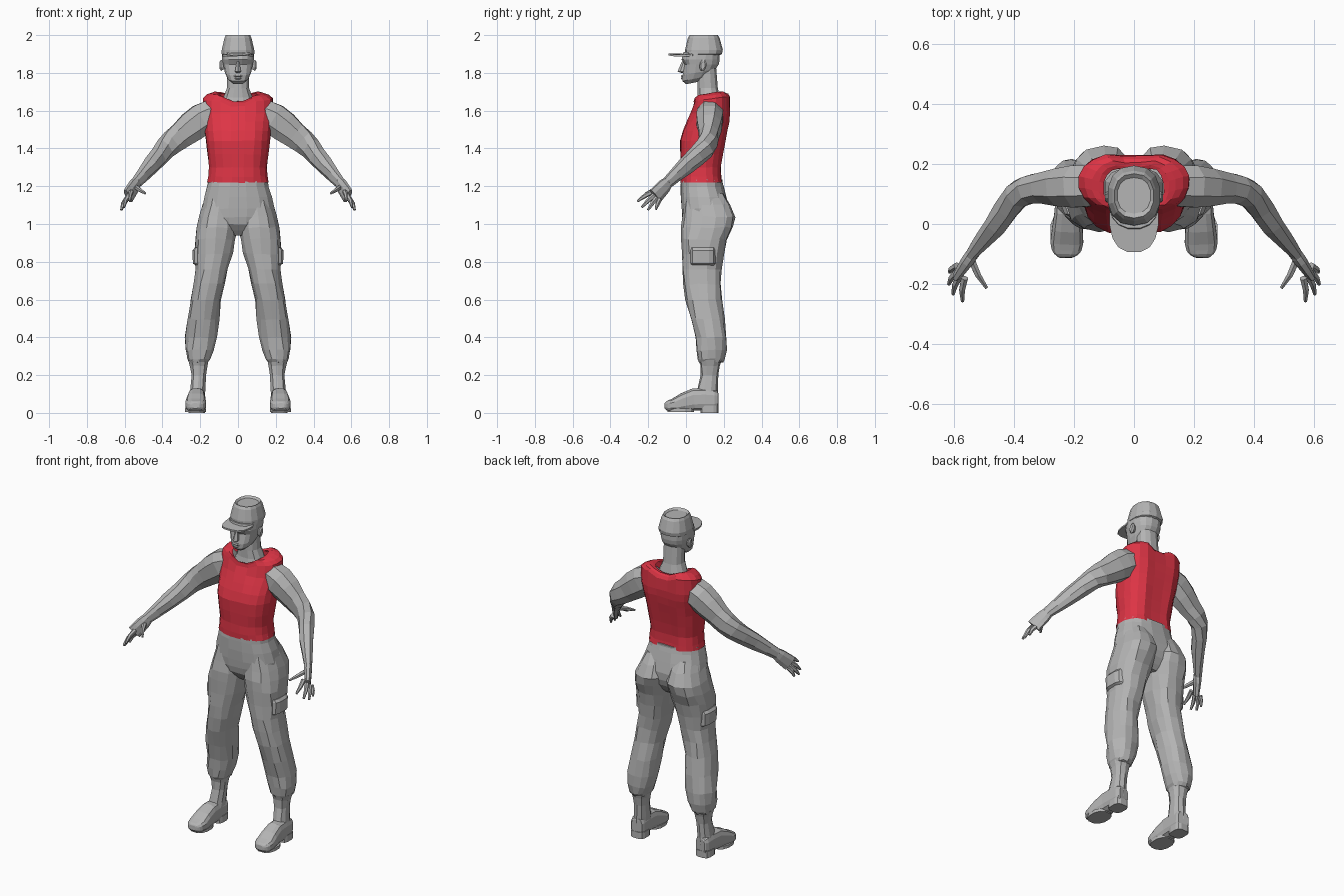
import bpy, bmesh, math, random
from mathutils import Vector

random.seed(4)
if "Cube" in bpy.data.objects:
    bpy.data.objects.remove(bpy.data.objects["Cube"], do_unlink=True)


def material(name, color):
    mat = bpy.data.materials.new(name)
    mat.use_nodes = True
    mat.diffuse_color = color
    mat.node_tree.nodes["Principled BSDF"].inputs["Base Color"].default_value = color
    return mat


GREY = material("plain grey", (0.46, 0.46, 0.46, 1))
RED = material("shirt red", (0.73, 0.035, 0.06, 1))


def skin(name, rings, mat=GREY, mirror=False, jitter=0, caps=True, sculpt=None):
    """Join equal rings of points into one flat shaded tube."""
    bm = bmesh.new()
    loops = [[bm.verts.new(point) for point in ring] for ring in rings]
    count = len(loops[0])
    for lower, upper in zip(loops, loops[1:]):
        for i in range(count):
            j = (i + 1) % count
            bm.faces.new((lower[i], lower[j], upper[j], upper[i]))
    if caps:
        bm.faces.new(loops[0])
        bm.faces.new(loops[-1])
    for vert in bm.verts:
        if sculpt:
            sculpt(vert.co)
        vert.co += Vector([random.uniform(-jitter, jitter) for axis in "xyz"])
    bmesh.ops.recalc_face_normals(bm, faces=bm.faces)
    mesh = bpy.data.meshes.new(name)
    bm.to_mesh(mesh)
    bm.free()
    mesh.materials.append(mat)
    ob = bpy.data.objects.new(name, mesh)
    bpy.context.collection.objects.link(ob)
    if mirror:
        ob.modifiers.new("Mirror", 'MIRROR').use_mirror_merge = False


def circle(sides, power):
    """Unit ring, squarer as the power falls below one."""
    for i in range(sides):
        angle = math.tau * (i + 0.5) / sides
        c, s = math.cos(angle), math.sin(angle)
        yield math.copysign(abs(c) ** power, c), math.copysign(abs(s) ** power, s)


def refine(keys, steps=2):
    """Smooth curve through the key rows."""
    keys = [Vector(key) for key in keys]
    rows = []
    for i in range(len(keys) - 1):
        start, end = keys[i], keys[i + 1]
        before, after = keys[max(i - 1, 0)], keys[min(i + 2, len(keys) - 1)]
        for step in range(steps):
            t = step / steps
            ease = t * t * (3 - 2 * t)
            bend = (end - before) * t * (1 - t) ** 2 - (after - start) * t * t * (1 - t)
            rows.append(start.lerp(end, ease) + bend / 2)
    return rows + [keys[-1]]


def level(z, left, right, front, back, sides=12, power=0.85):
    """Horizontal ring inside the given bounds."""
    middle = Vector((left + right, front + back, 2 * z)) / 2
    width, depth = (right - left) / 2, (back - front) / 2
    return [middle + Vector((c * width, s * depth, 0)) for c, s in circle(sides, power)]


def centred(rows, **options):
    """Rings about the middle plane from (height, half width, front, back)."""
    return [level(z, -half, half, front, back, **options) for z, half, front, back in rows]


def along(rows, sides=8, power=0.9):
    """Rings square to a path of (x, y, z, half width, half height)."""
    points = [Vector(row[:3]) for row in rows]
    rings = []
    for i, row in enumerate(rows):
        ahead = points[min(i + 1, len(points) - 1)] - points[max(i - 1, 0)]
        side = ahead.cross(Vector((0, 0, 1))).normalized()
        up = side.cross(ahead).normalized()
        rings.append([points[i] + side * c * row[3] + up * s * row[4]
                      for c, s in circle(sides, power)])
    return rings


# Sleeveless shirt: spine groove, bust cleft and raised shoulder straps
def shape_shirt(co):
    middle = max(0, 1 - abs(co.x) / 0.07)
    if co.y > 0.15:
        co.y -= 0.025 * middle
    elif co.y < 0.03 and 1.35 < co.z < 1.5:
        co.y += 0.015 * middle
    if co.z > 1.6:
        co.z += 0.4 * min(abs(co.x), 0.1) + 0.15 * (co.y - 0.12)


shirt = dict(hem=(1.22, 0.165, -0.03, 0.2), waist=(1.3, 0.155, -0.03, 0.195),
             bust=(1.44, 0.17, -0.04, 0.22), chest=(1.54, 0.18, 0, 0.24),
             shoulder=(1.62, 0.185, 0.04, 0.24), strap=(1.65, 0.14, 0.04, 0.22),
             neckline=(1.65, 0.1, 0.04, 0.2))
skin("shirt", centred(refine(shirt.values()), sides=20), RED,
     jitter=0.002, caps=False, sculpt=shape_shirt)

# Neck
neck = dict(base=(1.62, 0.1, 0.05, 0.19), collar=(1.67, 0.08, 0.06, 0.18),
            throat=(1.72, 0.06, 0.06, 0.17), skull=(1.84, 0.06, 0.06, 0.16))
skin("neck", centred(neck.values()))


# Head: sunken eyes, and a jaw that rises to the back
def shape_head(co):
    if co.y < 0.01 and 0.015 < abs(co.x) < 0.06 and 1.83 < co.z < 1.86:
        co.y += 0.012
    if co.z < 1.8:
        co.z += 0.2 * co.y


head = dict(chin=(1.74, 0.03, 0, 0.06), jaw=(1.76, 0.055, -0.02, 0.13),
            mouth=(1.79, 0.07, -0.02, 0.16), eyes=(1.845, 0.08, -0.02, 0.175),
            brow=(1.87, 0.085, -0.025, 0.18), crown=(1.91, 0.085, -0.015, 0.18))
skin("head", centred(head.values(), sides=16), sculpt=shape_head)
nose = dict(base=(1.8, 0.012, -0.025, 0.02), tip=(1.807, 0.018, -0.045, 0.02),
            bridge=(1.86, 0.008, -0.022, 0.02))
skin("nose", centred(nose.values(), sides=6))
for label, height, half in (("upper_lip", 1.783, 0.026), ("lower_lip", 1.771, 0.021)):
    skin(label, centred([(height + lift, half, -0.03 + abs(lift), 0.02)
                         for lift in (-0.006, 0, 0.006)], sides=8))
skin("ears", [[Vector((x, 0.09 + radius * (s * 0.6 + c * 0.1), 1.84 + c * radius))
               for c, s in circle(8, 1)]
              for x, radius in ((0.07, 0.02), (0.09, 0.032), (0.097, 0.02))], mirror=True)

# Cap: tapered crown over a band, and a curved peak
cap = dict(edge=(1.895, 0.08, 0, 0.18), band=(1.9, 0.088, -0.005, 0.19),
           seam=(1.922, 0.088, -0.005, 0.195), top=(1.985, 0.073, 0.01, 0.178),
           rim=(2, 0.066, 0.02, 0.168), dip=(1.99, 0.056, 0.035, 0.155))
skin("cap_crown", centred(cap.values(), sides=14))
skin("cap_peak", [[Vector((0.083 * c, 0.03 + s * (0.125 if s < 0 else 0.02),
                           height - 0.018 * c * c + 0.012 * min(s, 0)))
                   for c, s in circle(16, 0.8)] for height in (1.907, 1.917)])

# Arms, from inside the shirt to the wrist
arm = dict(root=(0.12, 0.125, 1.585, 0.07, 0.075), shoulder=(0.19, 0.125, 1.555, 0.075, 0.09),
           bicep=(0.3, 0.12, 1.47, 0.055, 0.075), elbow=(0.385, 0.1, 1.4, 0.047, 0.06),
           forearm=(0.46, 0, 1.31, 0.04, 0.048), wrist=(0.54, -0.1, 1.218, 0.022, 0.032))
skin("arms", along(refine(arm.values())), mirror=True, jitter=0.002)

# Hands: palm, thumb and a fan of four fingers
palm = dict(wrist=(0.535, -0.095, 1.222, 0.022, 0.03), heel=(0.55, -0.115, 1.2, 0.023, 0.04),
            knuckles=(0.583, -0.163, 1.147, 0.016, 0.046))
skin("palms", along(refine(palm.values())), mirror=True)


def digit(label, base, tip):
    knuckle = base.lerp(tip, 0.5) + Vector((0.005, 0, 0.003))
    skin(label, along([(*base, 0.013, 0.014), (*knuckle, 0.011, 0.012),
                       (*tip, 0.006, 0.006)], sides=6), mirror=True)


digit("thumbs", Vector((0.54, -0.125, 1.195)), Vector((0.492, -0.213, 1.162)))
names = ("index", "middle", "ring", "little")
for i, name in enumerate(names):
    t = i / (len(names) - 1)
    bulge = Vector((0.02, -0.01, -0.02)) * math.sin(math.pi * t)
    base = Vector((0.565, -0.18, 1.17)).lerp(Vector((0.59, -0.14, 1.13)), t)
    tip = Vector((0.572, -0.258, 1.12)).lerp(Vector((0.615, -0.16, 1.077)), t)
    digit(name + "_fingers", base + bulge / 3, tip + bulge)

# Trousers: hips, then baggy legs gathered at the cuff
hips = dict(waist=(1.235, 0.16, -0.025, 0.195), belly=(1.2, 0.165, -0.03, 0.2),
            hip=(1.08, 0.195, -0.025, 0.23), groin=(1, 0.17, -0.01, 0.215),
            crotch=(0.94, 0.06, 0.04, 0.17))
skin("trouser_hips", centred(refine(hips.values()), sides=16), jitter=0.002)
leg = dict(top=(1.16, 0.03, 0.165, 0, 0.2), seat=(1.04, 0, 0.21, -0.02, 0.265),
           thigh=(0.92, 0.01, 0.23, -0.025, 0.22), pocket=(0.76, 0.05, 0.225, -0.02, 0.19),
           knee=(0.6, 0.09, 0.25, 0, 0.19), calf=(0.4, 0.11, 0.28, 0.05, 0.215),
           cuff=(0.285, 0.15, 0.27, 0.06, 0.205), hem=(0.27, 0.16, 0.25, 0.08, 0.185))
skin("trouser_legs", [level(*row, sides=14) for row in refine(leg.values())],
     mirror=True, jitter=0.005)
skin("thigh_pockets", [level(z, 0.12, right, 0.02, 0.16, power=0.6) for z, right in (
    (0.78, 0.22), (0.79, 0.24), (0.86, 0.243), (0.875, 0.23))], mirror=True)

# Boots: flared shaft, foot, heel and sole
shaft = dict(flare=(0.28, 0.155, 0.265, 0.068, 0.19), ankle=(0.2, 0.168, 0.248, 0.078, 0.17),
             foot=(0.06, 0.176, 0.26, 0.04, 0.168))
skin("boot_shafts", [level(*row, sides=10) for row in refine(shaft.values())],
     mirror=True, jitter=0.002)
foot = dict(heel=(0.216, 0.168, 0.07, 0.03, 0.04), ankle=(0.217, 0.15, 0.07, 0.043, 0.055),
            instep=(0.22, 0.04, 0.07, 0.046, 0.06), ball=(0.224, -0.06, 0.042, 0.056, 0.037),
            toe=(0.226, -0.1, 0.038, 0.042, 0.026), tip=(0.226, -0.113, 0.038, 0.02, 0.014))
skin("boot_feet", along(refine(foot.values()), sides=12, power=0.65), mirror=True)
skin("boot_heels", [level(z, 0.174, 0.262, 0.075, 0.172, power=0.6) for z in (0, 0.04)],
     mirror=True)
skin("boot_soles", [level(z, 0.168, 0.281, -0.1, 0.045) for z in (0.006, 0.024)], mirror=True)
